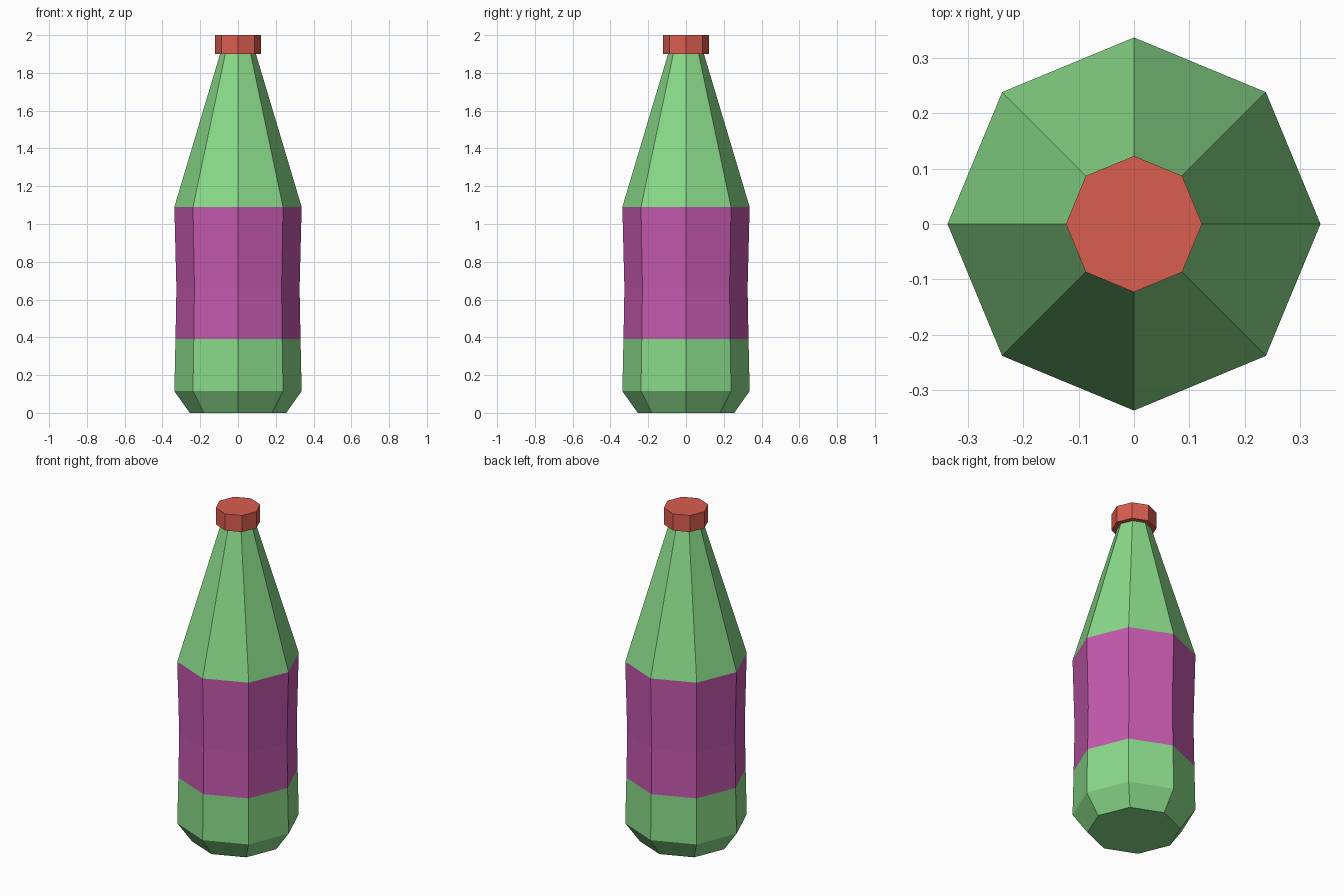
import bpy, bmesh
from math import cos, sin, pi

if "Cube" in bpy.data.objects:
    bpy.data.objects.remove(bpy.data.objects["Cube"])

SIDES = 8


def material(name, rgb):
    m = bpy.data.materials.new(name)
    m.diffuse_color = (*rgb, 1)
    m.use_nodes = True
    m.node_tree.nodes["Principled BSDF"].inputs["Base Color"].default_value = m.diffuse_color
    return m


def lathe(name, profile, mat, close_bottom=False, close_top=False):
    """Revolve (radius, z) points into a flat-faced octagonal shell."""
    bm = bmesh.new()
    rings = [[bm.verts.new((r * cos(2 * pi * i / SIDES), r * sin(2 * pi * i / SIDES), z))
              for i in range(SIDES)] for r, z in profile]
    for low, high in zip(rings, rings[1:]):
        for i in range(SIDES):
            j = (i + 1) % SIDES
            bm.faces.new((low[i], low[j], high[j], high[i]))
    if close_bottom:
        bm.faces.new(rings[0][::-1])
    if close_top:
        bm.faces.new(rings[-1])
    mesh = bpy.data.meshes.new(name)
    bm.to_mesh(mesh)
    bm.free()
    mesh.materials.append(mat)
    obj = bpy.data.objects.new(name, mesh)
    bpy.context.collection.objects.link(obj)
    return obj


green = material("green_glass", (0.25, 0.70, 0.25))
purple = material("purple_label", (0.55, 0.10, 0.42))
red = material("red_cap", (0.70, 0.11, 0.08))

# Base with chamfered foot
lathe("bottle_base", [(0.255, 0), (0.337, 0.115), (0.331, 0.39)], green, close_bottom=True)
# Label band, slightly waisted
lathe("label", [(0.331, 0.39), (0.326, 0.66), (0.337, 1.09)], purple)
# Tapering shoulder and neck
lathe("bottle_neck", [(0.337, 1.09), (0.095, 1.9)], green)
# Cap with overhanging lip
lathe("cap", [(0.095, 1.9), (0.123, 1.9), (0.123, 2.0)], red, close_top=True)
